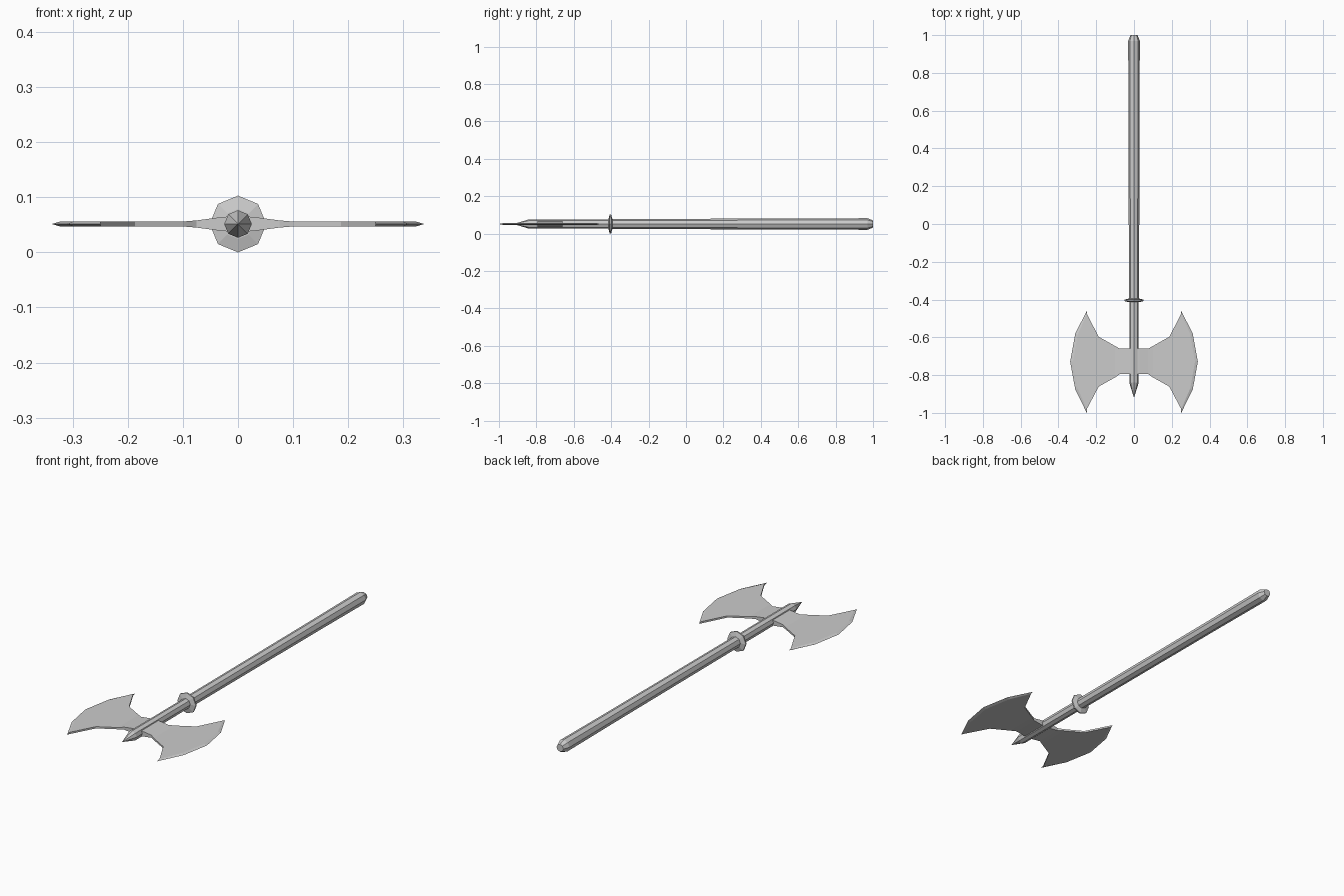
import bpy, bmesh
from math import sin, cos, pi

if "Cube" in bpy.data.objects:
    bpy.data.objects.remove(bpy.data.objects["Cube"])

ZC = 0.0515   # height of the axe's long axis


def make_object(name, bm):
    bmesh.ops.remove_doubles(bm, verts=bm.verts, dist=0.0001)
    bmesh.ops.recalc_face_normals(bm, faces=bm.faces)
    mesh = bpy.data.meshes.new(name)
    bm.to_mesh(mesh)
    bm.free()
    ob = bpy.data.objects.new(name, mesh)
    bpy.context.collection.objects.link(ob)
    return ob


def loft(bm, rings):
    """Skin a list of equal-length vertex rings and cap both ends."""
    vs = [[bm.verts.new(p) for p in ring] for ring in rings]
    n = len(vs[0])
    for a, b in zip(vs, vs[1:]):
        for i in range(n):
            j = (i + 1) % n
            bm.faces.new((a[i], a[j], b[j], b[i]))
    bm.faces.new(vs[0])
    bm.faces.new(vs[-1])


def turned(name, profile, sides=8):
    """Octagonal turned part along y from (y, radius) pairs."""
    bm = bmesh.new()
    loft(bm, [[(r * sin(2 * pi * i / sides), y, ZC + r * cos(2 * pi * i / sides))
               for i in range(sides)] for y, r in profile])
    return make_object(name, bm)


# Long handle with chamfered butt
turned("handle", [(-0.405, 0.027), (0.6, 0.029), (0.97, 0.031), (1.0, 0.019)])

# Slimmer shaft through the head, ending in a spike
turned("head_spike", [(-0.40, 0.025), (-0.84, 0.025), (-0.92, 0.0004)])

# Collar between handle and head
turned("collar", [(-0.414, 0.027), (-0.408, 0.0515), (-0.401, 0.0515), (-0.394, 0.027)])

# Double blade: columns of (x, upper y, lower y, half thickness)
columns = [(0.0, -0.66, -0.795, 0.015), (0.03, -0.66, -0.795, 0.0125),
           (0.075, -0.66, -0.795, 0.0065), (0.10, -0.646, -0.812, 0.0045),
           (0.187, -0.597, -0.861, 0.0045), (0.25, -0.475, -0.98, 0.0045),
           (0.298, -0.585, -0.87, 0.0045), (0.323, -0.729, -0.729, 0.0045)]
# Sharpened cutting edge: (inner point on blade face, outer edge point)
edge = [((0.25, -0.475), (0.25, -0.46)), ((0.298, -0.585), (0.311, -0.58)),
        ((0.323, -0.729), (0.338, -0.729)), ((0.298, -0.87), (0.311, -0.876)),
        ((0.25, -0.98), (0.25, -1.0))]
bm = bmesh.new()


def face(points):
    vs = []
    for p in points:
        if p not in [q for q, _ in vs]:
            vs.append((p, None))
    if len(vs) > 2:
        bm.faces.new([bm.verts.new(p) for p, _ in vs])


T = 0.0045
for s in (-1, 1):
    for a, b in zip(columns, columns[1:]):
        # broad faces, above and below
        for k in (-1, 1):
            face([(s * a[0], a[1], ZC + k * a[3]), (s * b[0], b[1], ZC + k * b[3]),
                  (s * b[0], b[2], ZC + k * b[3]), (s * a[0], a[2], ZC + k * a[3])])
        # narrow side walls, up to the horns
        if b[0] <= 0.25:
            for e in (1, 2):
                face([(s * a[0], a[e], ZC - a[3]), (s * b[0], b[e], ZC - b[3]),
                      (s * b[0], b[e], ZC + b[3]), (s * a[0], a[e], ZC + a[3])])
    # bevel to the cutting edge
    for (i0, o0), (i1, o1) in zip(edge, edge[1:]):
        for k in (-1, 1):
            face([(s * i0[0], i0[1], ZC + k * T), (s * i1[0], i1[1], ZC + k * T),
                  (s * o1[0], o1[1], ZC), (s * o0[0], o0[1], ZC)])
    # close the horn tips
    for i, o in (edge[0], edge[-1]):
        face([(s * i[0], i[1], ZC - T), (s * i[0], i[1], ZC + T), (s * o[0], o[1], ZC)])
make_object("double_blade", bm)
